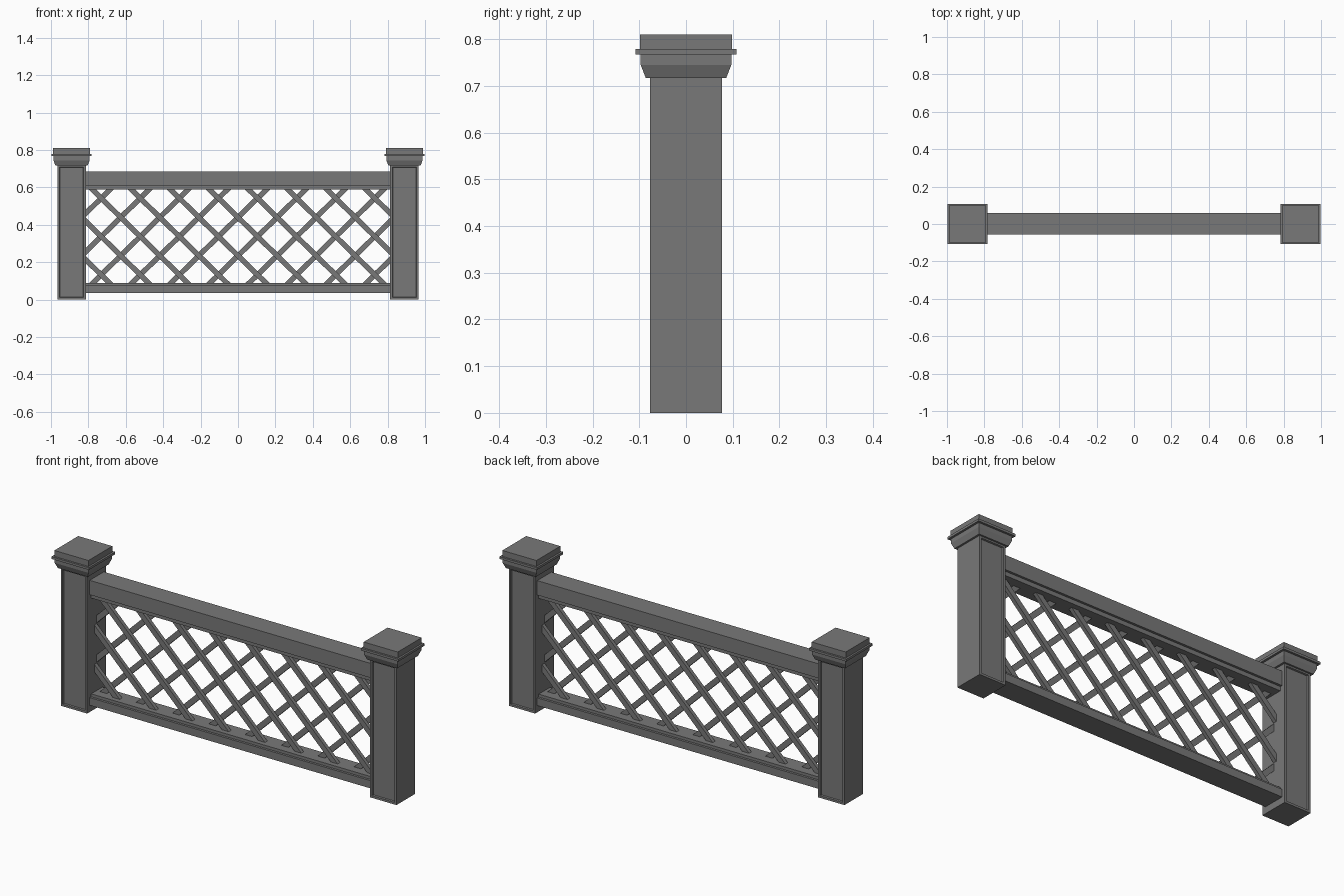
import bpy, bmesh, math
from mathutils import Matrix, Vector

cube = bpy.data.objects.get("Cube")
if cube:
    bpy.data.objects.remove(cube, do_unlink=True)

grey = bpy.data.materials.new("stone_grey")
grey.use_nodes = True
GREY = (0.19, 0.19, 0.19, 1)
grey.diffuse_color = GREY
grey.node_tree.nodes["Principled BSDF"].inputs["Base Color"].default_value = GREY


def finish(name, bm):
    bmesh.ops.recalc_face_normals(bm, faces=bm.faces[:])
    mesh = bpy.data.meshes.new(name)
    bm.to_mesh(mesh)
    bm.free()
    mesh.materials.append(grey)
    obj = bpy.data.objects.new(name, mesh)
    bpy.context.collection.objects.link(obj)
    return obj


def add_box(bm, x, y, z):
    size = Vector((x[1] - x[0], y[1] - y[0], z[1] - z[0]))
    mid = Vector((x[0] + x[1], y[0] + y[1], z[0] + z[1])) / 2
    bmesh.ops.create_cube(bm, size=1, matrix=Matrix.Translation(mid) @ Matrix.Diagonal(size).to_4x4())


# Posts with a recessed panel on front and back, and stepped square caps
CAP = [(0.086, 0.717), (0.097, 0.745), (0.097, 0.767), (0.108, 0.767),
       (0.108, 0.779), (0.098, 0.779), (0.098, 0.81)]
for side, cx in (("right", -0.89), ("left", 0.89)):
    bm = bmesh.new()
    add_box(bm, (cx - 0.076, cx + 0.076), (-0.077, 0.077), (0, 0.72))
    bm.normal_update()
    panels = [f for f in bm.faces if abs(f.normal.y) > 0.9]
    bmesh.ops.inset_individual(bm, faces=panels, thickness=0.016)
    bmesh.ops.inset_individual(bm, faces=panels, thickness=0.003, depth=-0.008)
    finish(side + "_post", bm)

    bm = bmesh.new()
    rings = [[bm.verts.new((cx + sx * h, sy * h, z))
              for sx, sy in ((-1, -1), (1, -1), (1, 1), (-1, 1))] for h, z in CAP]
    for a, b in zip(rings, rings[1:]):
        for i in range(4):
            j = (i + 1) % 4
            bm.faces.new((a[i], a[j], b[j], b[i]))
    bm.faces.new(rings[0])
    bm.faces.new(rings[-1])
    finish(side + "_post_cap", bm)

# Rails, each with a narrower strip facing the lattice
for name, main, strip in (("top_rail", (0.61, 0.685), (0.588, 0.61)),
                          ("bottom_rail", (0.035, 0.075), (0.075, 0.09))):
    bm = bmesh.new()
    add_box(bm, (-0.82, 0.82), (-0.056, 0.06), main)
    add_box(bm, (-0.82, 0.82), (-0.044, 0.048), strip)
    finish(name, bm)

# Diagonal lattice in two layers, trimmed to the opening
PITCH, MID = 0.209, 0.44
for name, sign, y in (("rising_lattice", -1, (0, 0.02)), ("falling_lattice", 1, (-0.018, 0.002))):
    bm = bmesh.new()
    for k in range(-6, 7):
        bar = bmesh.new()
        add_box(bar, (-1, 1), y, (-0.014, 0.014))
        bar.transform(Matrix.Translation((k * PITCH, 0, MID))
                      @ Matrix.Rotation(sign * math.atan(0.98), 4, "Y"))
        for co, no in (((0.82, 0, 0), (1, 0, 0)), ((-0.82, 0, 0), (-1, 0, 0)),
                       ((0, 0, 0.6), (0, 0, 1)), ((0, 0, 0.08), (0, 0, -1))):
            geom = bar.verts[:] + bar.edges[:] + bar.faces[:]
            bmesh.ops.bisect_plane(bar, geom=geom, plane_co=co, plane_no=no, clear_outer=True)
            bmesh.ops.holes_fill(bar, edges=bar.edges[:], sides=0)
        piece = bpy.data.meshes.new("bar")
        bar.to_mesh(piece)
        bar.free()
        bm.from_mesh(piece)
        bpy.data.meshes.remove(piece)
    finish(name, bm)
